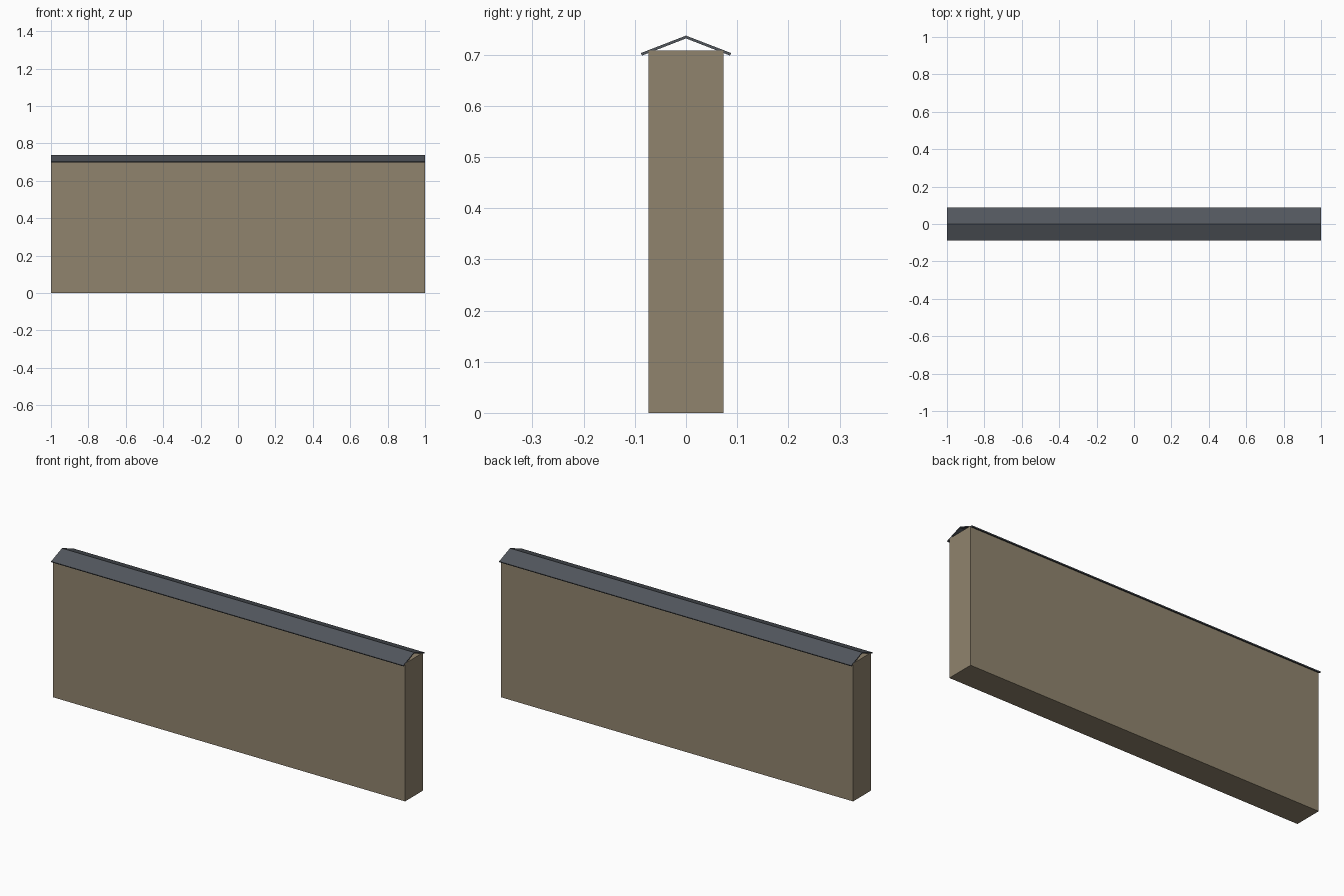
import bpy
import bmesh

cube = bpy.data.objects.get("Cube")
if cube:
    bpy.data.objects.remove(cube, do_unlink=True)

LENGTH = 2.0


def make_material(name, rgb):
    mat = bpy.data.materials.new(name)
    mat.use_nodes = True
    colour = (*rgb, 1.0)
    mat.diffuse_color = colour
    mat.node_tree.nodes["Principled BSDF"].inputs["Base Color"].default_value = colour
    return mat


def extrude_profile(name, profile, mat):
    """Extrude a (y, z) outline along x, centred on the origin."""
    bm = bmesh.new()
    face = bm.faces.new([bm.verts.new((-LENGTH / 2, y, z)) for y, z in profile])
    result = bmesh.ops.extrude_face_region(bm, geom=[face])
    verts = [v for v in result["geom"] if isinstance(v, bmesh.types.BMVert)]
    bmesh.ops.translate(bm, verts=verts, vec=(LENGTH, 0, 0))
    bmesh.ops.recalc_face_normals(bm, faces=bm.faces)
    mesh = bpy.data.meshes.new(name)
    bm.to_mesh(mesh)
    bm.free()
    mesh.materials.append(mat)
    obj = bpy.data.objects.new(name, mesh)
    bpy.context.collection.objects.link(obj)
    return obj


stone = make_material("warm stone", (0.28, 0.23, 0.155))
slate = make_material("dark slate", (0.085, 0.095, 0.11))

# Wall body
half, top = 0.073, 0.708
extrude_profile("wall", [(-half, 0), (half, 0), (half, top), (-half, top)], stone)

# Thin folded coping, open at both gable ends
coping = [(-0.088, 0.703), (0, 0.737), (0.088, 0.703),
          (0.086, 0.698), (0, 0.7315), (-0.086, 0.698)]
extrude_profile("coping", coping, slate)
